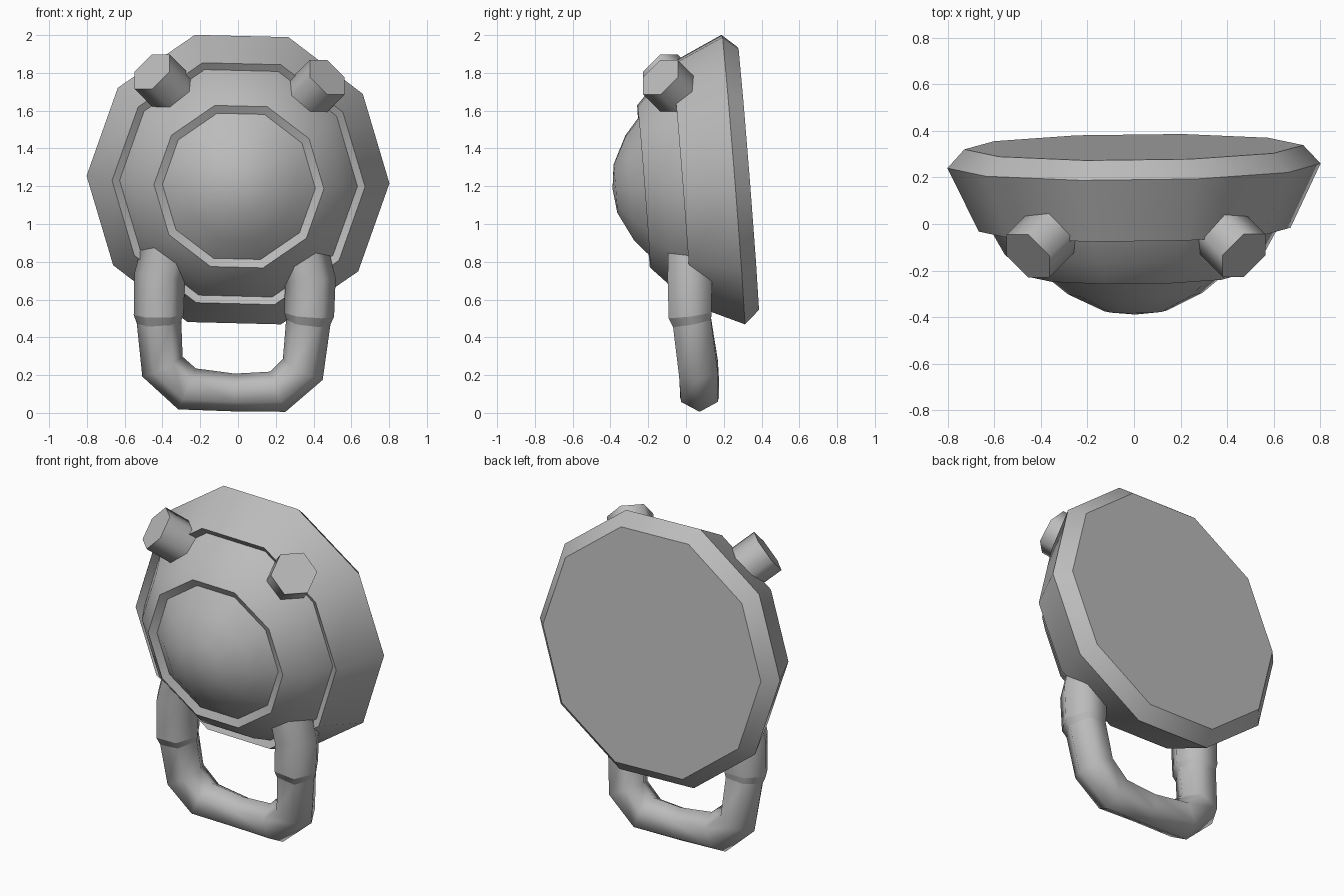
import bpy, bmesh, math
from mathutils import Vector

if "Cube" in bpy.data.objects:
    bpy.data.objects.remove(bpy.data.objects["Cube"])

grey = bpy.data.materials.new("stone grey")
grey.diffuse_color = (0.5, 0.5, 0.5, 1)
grey.use_nodes = True
grey.node_tree.nodes["Principled BSDF"].inputs["Base Color"].default_value = grey.diffuse_color


def skin(name, rings, limit, cap_start=True, cap_end=True, tip=None, sharp_rings=()):
    """Join equal rings of points into one shell, smooth below the limit angle."""
    bm = bmesh.new()
    vs = [[bm.verts.new(p) for p in ring] for ring in rings]
    n = len(rings[0])
    for a, b in zip(vs, vs[1:]):
        for i in range(n):
            j = (i + 1) % n
            bm.faces.new((a[i], a[j], b[j], b[i]))
    if cap_start:
        bm.faces.new(vs[0][::-1])
    if tip is not None:
        t = bm.verts.new(tip)
        for i in range(n):
            bm.faces.new((vs[-1][i], vs[-1][(i + 1) % n], t))
    elif cap_end:
        bm.faces.new(vs[-1])
    bmesh.ops.recalc_face_normals(bm, faces=bm.faces[:])
    for f in bm.faces:
        f.smooth = True
    for e in bm.edges:
        e.smooth = e.calc_face_angle(0) < math.radians(limit)
    for k in sharp_rings:
        for i in range(n):
            bm.edges.get((vs[k][i], vs[k][(i + 1) % n])).smooth = False
    me = bpy.data.meshes.new(name)
    bm.to_mesh(me)
    bm.free()
    me.materials.append(grey)
    ob = bpy.data.objects.new(name, me)
    bpy.context.collection.objects.link(ob)
    return ob


def circle(center, u, v, r, n):
    return [center + r * (math.cos(math.tau * i / n) * u + math.sin(math.tau * i / n) * v)
            for i in range(n)]


# Domed body: ten-sided profile around a slightly tilted forward axis
right = Vector((0.8, 0.01, -0.02)).normalized()
forward = right.cross(Vector((0.02, -0.12, 1.53))).normalized() * -1
if forward.y > 0:
    forward = -forward
up = right.cross(forward).normalized()
center = Vector((0, 0.25, 1.235))
profile = [(0.728, -0.08), (0.802, 0), (0.67, 0.275), (0.63, 0.25), (0.56, 0.375),
           (0.45, 0.475), (0.405, 0.455), (0.29, 0.55), (0.135, 0.625)]
skin("domed_body", [circle(center + forward * d, right, up, r, 10) for r, d in profile],
     40, tip=center + forward * 0.641)

# Hexagonal studs on the upper shoulders
for name, cap, s in (("left_stud", (-0.455, -0.137, 1.806), -1),
                     ("right_stud", (0.472, -0.135, 1.777), 1)):
    axis = Vector((s, -1, 1)).normalized()
    u = Vector((s, 1, 0)).normalized()
    v = axis.cross(u)
    cap = Vector(cap)
    skin(name, [circle(cap - axis * 0.25, u, v, 0.13, 6), circle(cap, u, v, 0.13, 6)], 65)

# U-shaped handle: six-sided tube with thicker sockets at both ends
path = [(-0.355, 0.02, 0.95, 0.133), (-0.415, 0.02, 0.72, 0.135), (-0.42, 0.022, 0.52, 0.132),
        (-0.418, 0.032, 0.48, 0.118), (-0.40, 0.066, 0.245, 0.119), (-0.27, 0.072, 0.127, 0.118),
        (-0.02, 0.073, 0.108, 0.1),
        (0.21, 0.072, 0.112, 0.114), (0.343, 0.066, 0.23, 0.119), (0.372, 0.032, 0.48, 0.118),
        (0.377, 0.022, 0.52, 0.132), (0.383, 0.02, 0.70, 0.135), (0.325, 0.02, 0.93, 0.133)]
pts = [Vector(p[:3]) for p in path]
rings = []
for i, p in enumerate(pts):
    a = (p - pts[i - 1]).normalized() if i else Vector()
    b = (pts[i + 1] - p).normalized() if i < len(pts) - 1 else Vector()
    t = (a + b).normalized()
    side = t.cross(Vector((0, 1, 0))).normalized()
    rings.append(circle(p, side, t.cross(side), path[i][3], 6))
skin("handle", rings, 65, sharp_rings=(2, 3, 9, 10))
